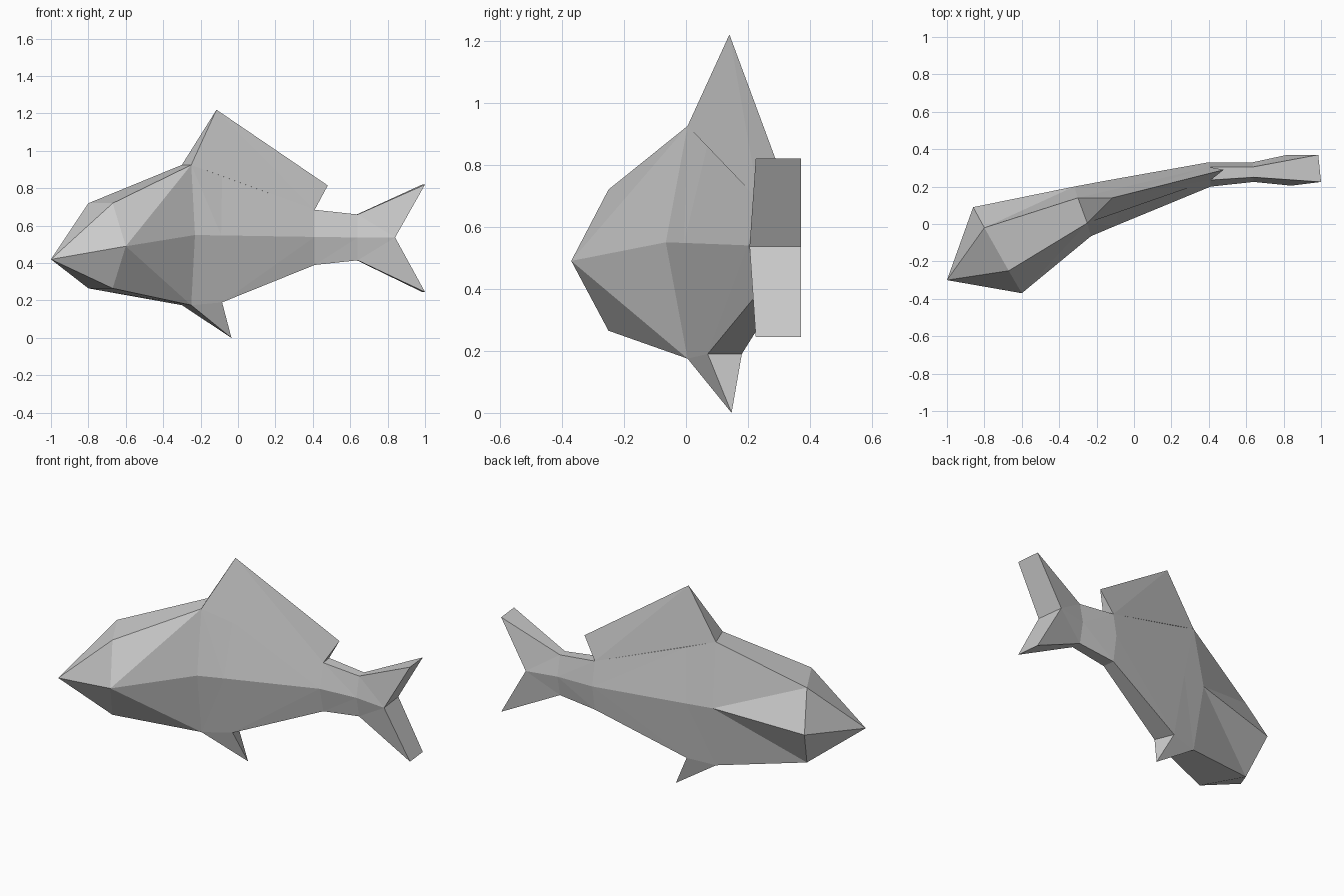
import bpy
import bmesh
from mathutils import Vector

cube = bpy.data.objects.get("Cube")
if cube:
    bpy.data.objects.remove(cube, do_unlink=True)

grey = bpy.data.materials.new("plain grey")
grey.use_nodes = True
colour = (0.6, 0.6, 0.6, 1)
grey.diffuse_color = colour
grey.node_tree.nodes["Principled BSDF"].inputs["Base Color"].default_value = colour


def build(name, faces):
    """Make a flat shaded object from faces given as lists of points."""
    bm = bmesh.new()
    for face in faces:
        bm.faces.new([bm.verts.new(p) for p in face])
    bmesh.ops.remove_doubles(bm, verts=bm.verts, dist=0.0001)
    bmesh.ops.recalc_face_normals(bm, faces=bm.faces)
    mesh = bpy.data.meshes.new(name)
    bm.to_mesh(mesh)
    bm.free()
    mesh.materials.append(grey)
    obj = bpy.data.objects.new(name, mesh)
    bpy.context.collection.objects.link(obj)
    return obj


def ring(front_mid, front_edge, back_edge, back_mid, mid_z, top_z, low_z):
    """Six sided section: near side, two top, far side, two bottom points."""
    return [Vector((*xy, z)) for xy, z in (
        (front_mid, mid_z), (front_edge, top_z), (back_edge, top_z),
        (back_mid, mid_z), (back_edge, low_z), (front_edge, low_z))]


def skin(a, b, near_swap=False):
    """Join two sections, with creases fanning out from the side points."""
    faces = []
    for side, near in ((0, True), (3, False)):
        for edge in ((side + 1) % 6, (side - 1) % 6):
            if near and near_swap:
                faces += [[a[side], a[edge], b[edge]], [a[side], b[edge], b[side]]]
            else:
                faces += [[a[side], a[edge], b[side]], [a[edge], b[edge], b[side]]]
    faces += [[a[i], a[i + 1], b[i + 1], b[i]] for i in (1, 4)]
    return faces


# Sections along the curved body
nose = Vector((-1, -0.3, 0.42))
head = ring((-0.6, -0.37), (-0.67, -0.25), (-0.8, -0.02), (-0.86, 0.09), 0.49, 0.72, 0.265)
chest = ring((-0.23, -0.065), (-0.25, 0.005), (-0.3, 0.14), (-0.32, 0.2), 0.55, 0.925, 0.175)
belly = ring((-0.09, -0.006), (-0.085, 0.07), (-0.13, 0.18), (-0.16, 0.23), 0.548, 0.865, 0.19)
waist = ring((0.41, 0.2), (0.41, 0.235), (0.4, 0.305), (0.4, 0.33), 0.54, 0.685, 0.39)
stem = ring((0.64, 0.225), (0.64, 0.25), (0.635, 0.305), (0.635, 0.33), 0.537, 0.66, 0.415)
fork = ring((0.84, 0.205), (1, 0.225), (0.985, 0.37), (0.82, 0.37), 0.537, 0.82, 0.245)

# Body
body = [[nose, head[i], head[(i + 1) % 6]] for i in range(6)]
body += skin(head, chest, near_swap=True)
body += skin(chest, belly) + skin(belly, waist) + skin(waist, stem)
body.append(stem)
build("body", body)

# Forked tail fin
tail = skin(stem, fork) + [stem]
tail += [[fork[0], fork[1], fork[2], fork[3]], [fork[0], fork[5], fork[4], fork[3]]]
build("tail_fin", tail)

# Dorsal fin
peak = Vector((-0.115, 0.14, 1.22))
trail = Vector((0.48, 0.29, 0.815))
dorsal = [[chest[1], chest[2], peak], [waist[1], waist[2], trail]]
for i in (1, 2):
    dorsal += [[chest[i], peak, waist[i]], [peak, trail, waist[i]]]
dorsal.append([chest[1], chest[2], waist[2], waist[1]])
build("dorsal_fin", dorsal)

# Belly fin
tip = Vector((-0.035, 0.147, 0))
base = [chest[5], chest[4], belly[4], belly[5]]
fin = [[base[i], base[(i + 1) % 4], tip] for i in range(4)] + [base]
build("belly_fin", fin)
